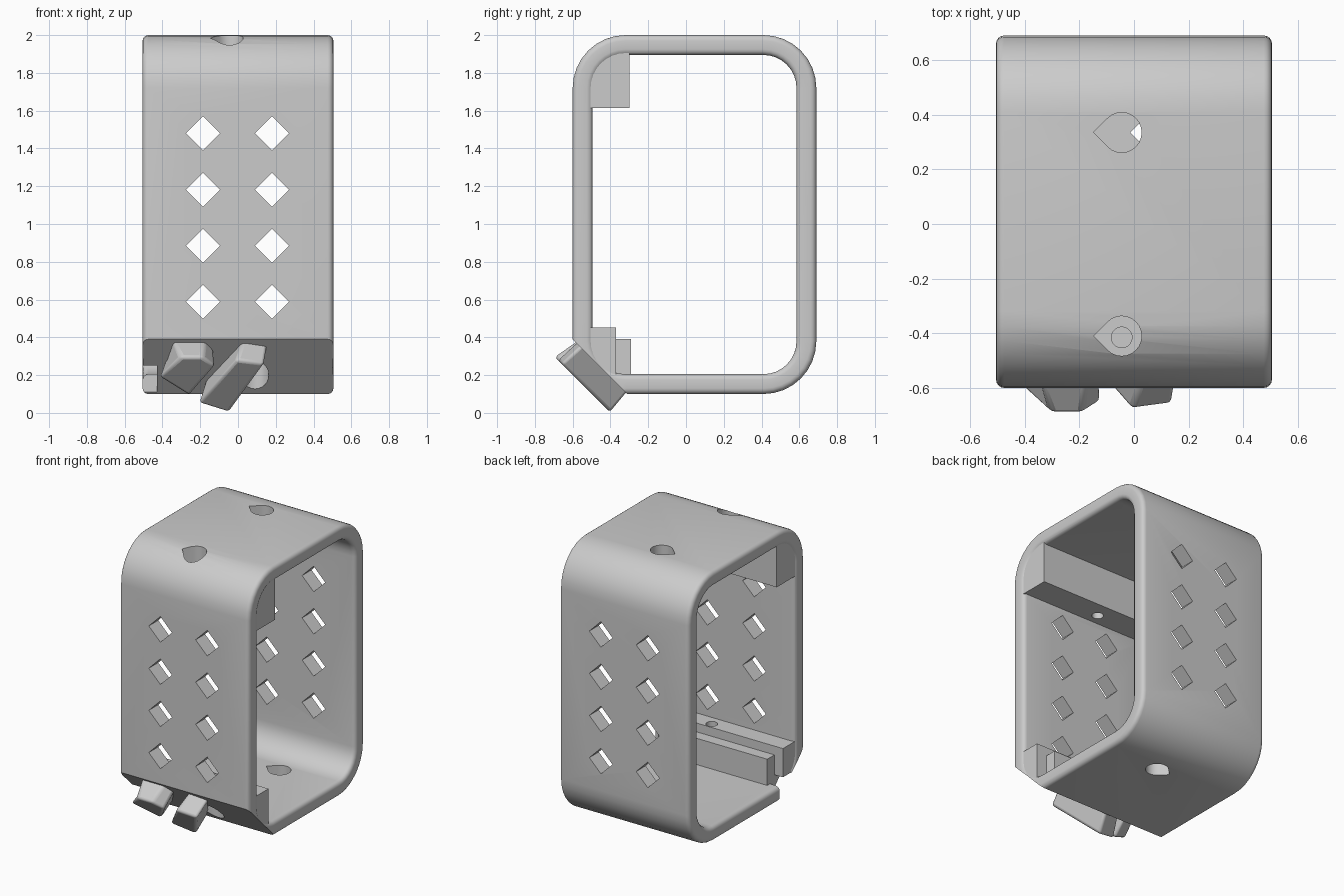
import bpy, bmesh, math
from mathutils import Vector

if "Cube" in bpy.data.objects:
    bpy.data.objects.remove(bpy.data.objects["Cube"])


def make_object(name, bm):
    bmesh.ops.recalc_face_normals(bm, faces=bm.faces)
    me = bpy.data.meshes.new(name)
    bm.to_mesh(me)
    bm.free()
    ob = bpy.data.objects.new(name, me)
    bpy.context.collection.objects.link(ob)
    return ob


def loft(name, a, b):
    """Closed solid between two matching polygons."""
    bm = bmesh.new()
    va = [bm.verts.new(p) for p in a]
    vb = [bm.verts.new(p) for p in b]
    n = len(va)
    bm.faces.new(va)
    bm.faces.new(vb)
    for i in range(n):
        bm.faces.new((va[i], va[(i + 1) % n], vb[(i + 1) % n], vb[i]))
    return make_object(name, bm)


def prism_x(name, yz, x0, x1):
    return loft(name, [(x0, y, z) for y, z in yz], [(x1, y, z) for y, z in yz])


def prism_z(name, xy, z0, z1):
    return loft(name, [(x, y, z0) for x, y in xy], [(x, y, z1) for x, y in xy])


def rounded_rect(d, seg=8):
    """Housing outline in y, z, inset by d."""
    R, pts = 0.28, []
    for k, (y, z) in enumerate([(0.69 - R, 2 - R), (-0.6 + R, 2 - R),
                                (-0.6 + R, 0.1 + R), (0.69 - R, 0.1 + R)]):
        for i in range(seg + 1):
            a = math.pi / 2 * (k + i / seg)
            pts.append((y + (R - d) * math.cos(a), z + (R - d) * math.sin(a)))
    return pts


def combine(target, other, op):
    mod = target.modifiers.new("bool", 'BOOLEAN')
    mod.operation, mod.object, mod.solver = op, other, 'EXACT'
    bpy.context.view_layer.objects.active = target
    bpy.ops.object.modifier_apply(modifier=mod.name)
    bpy.data.objects.remove(other)


def smooth(ob, angle):
    bpy.ops.object.select_all(action='DESELECT')
    ob.select_set(True)
    bpy.context.view_layer.objects.active = ob
    bpy.ops.object.shade_smooth_by_angle(angle=math.radians(angle))


# Housing: wall section with rounded rims swept round the outline
W, T, B = 0.505, 0.105, 0.03
section = []
for k, (x, d) in enumerate([(W - B, T - B), (-W + B, T - B), (-W + B, B), (W - B, B)]):
    for i in range(5):
        a = math.pi / 2 * (k + i / 4)
        section.append((x + B * math.cos(a), d + B * math.sin(a)))
bm = bmesh.new()
rings = [[bm.verts.new((x, y, z)) for y, z in rounded_rect(d)] for x, d in section]
n = len(rings[0])
for r, ring in enumerate(rings):
    nxt = rings[(r + 1) % len(rings)]
    for i in range(n):
        j = (i + 1) % n
        bm.faces.new((ring[i], ring[j], nxt[j], nxt[i]))
housing = make_object("housing", bm)

# Thick upper front corner and stepped lower ledge
combine(housing, prism_x("corner_block", [(-0.55, 1.615), (-0.3, 1.615), (-0.3, 1.95),
        (-0.36, 1.95), (-0.5, 1.84), (-0.55, 1.74)], -0.497, 0.497), 'UNION')
combine(housing, prism_x("high_ledge", [(-0.55, 0.452), (-0.37, 0.452), (-0.37, 0.15),
        (-0.55, 0.3)], -0.497, 0.497), 'UNION')
combine(housing, prism_x("low_ledge", [(-0.42, 0.39), (-0.29, 0.39), (-0.29, 0.15),
        (-0.42, 0.2)], -0.43, 0.42), 'UNION')

# Slanted lower front corner and the open notch at its left end
combine(housing, prism_x("slant_cut", [(-0.61, 0.4), (-0.301, 0.091), (-0.301, -0.1),
        (-0.8, -0.1), (-0.8, 0.4)], -0.7, 0.7), 'DIFFERENCE')
combine(housing, prism_x("notch_cut", [(-0.7, 0.25), (-0.32, 0.25), (-0.32, 0.0),
        (-0.7, 0.0)], -0.7, -0.43), 'DIFFERENCE')

# Diamond vents through both walls
for cx in (-0.185, 0.18):
    for cz in (0.588, 0.885, 1.182, 1.48):
        d = [(cx - 0.09, cz), (cx, cz - 0.09), (cx + 0.09, cz), (cx, cz + 0.09)]
        combine(housing, loft("vent_cut", [(x, -0.9, z) for x, z in d],
                              [(x, 0.9, z) for x, z in d]), 'DIFFERENCE')


# Teardrop holes, top and bottom, with narrow screw holes at the front
def teardrop(cx, cy, r=0.073):
    pts = [(cx + r * math.cos(a), cy + r * math.sin(a))
           for a in (math.radians(-135 + 270 * i / 18) for i in range(19))]
    return pts + [(cx - r * math.sqrt(2), cy)]


def circle(cx, cy, r, n=20):
    return [(cx + r * math.cos(math.tau * i / n), cy + r * math.sin(math.tau * i / n))
            for i in range(n)]


for cx, cy, z0, z1 in [(-0.045, 0.335, 1.8, 2.1), (-0.045, -0.41, 1.83, 2.1),
                       (0.09, 0.335, 0.0, 0.3), (0.09, -0.41, 0.0, 0.29)]:
    combine(housing, prism_z("hole_cut", teardrop(cx, cy), z0, z1), 'DIFFERENCE')
for cx, z0, z1 in [(-0.045, 1.5, 1.9), (0.09, 0.05, 0.6)]:
    combine(housing, prism_z("screw_cut", circle(cx, -0.415, 0.038), z0, z1), 'DIFFERENCE')
smooth(housing, 30)


# Two angled clips on the slanted corner; outlines are (x, z) seen from the front
def clip(name, base, outer):
    a = [(x, -0.21 - z + 0.02, z + 0.02) for x, z in base]
    b = [(x, -0.40 - z, z) for x, z in outer]
    ob = loft(name, a, b)
    mod = ob.modifiers.new("soft_edges", 'BEVEL')
    mod.width, mod.segments = 0.018, 3
    smooth(ob, 35)


clip("left_clip",
     [(-0.35, 0.37), (-0.17, 0.37), (-0.13, 0.32), (-0.24, 0.17), (-0.38, 0.25)],
     [(-0.30, 0.295), (-0.19, 0.295), (-0.12, 0.25), (-0.26, 0.09), (-0.42, 0.19)])
clip("right_clip",
     [(0.03, 0.37), (0.16, 0.35), (-0.02, 0.105), (-0.17, 0.16)],
     [(-0.01, 0.28), (0.14, 0.26), (-0.05, 0.0), (-0.21, 0.05)])
